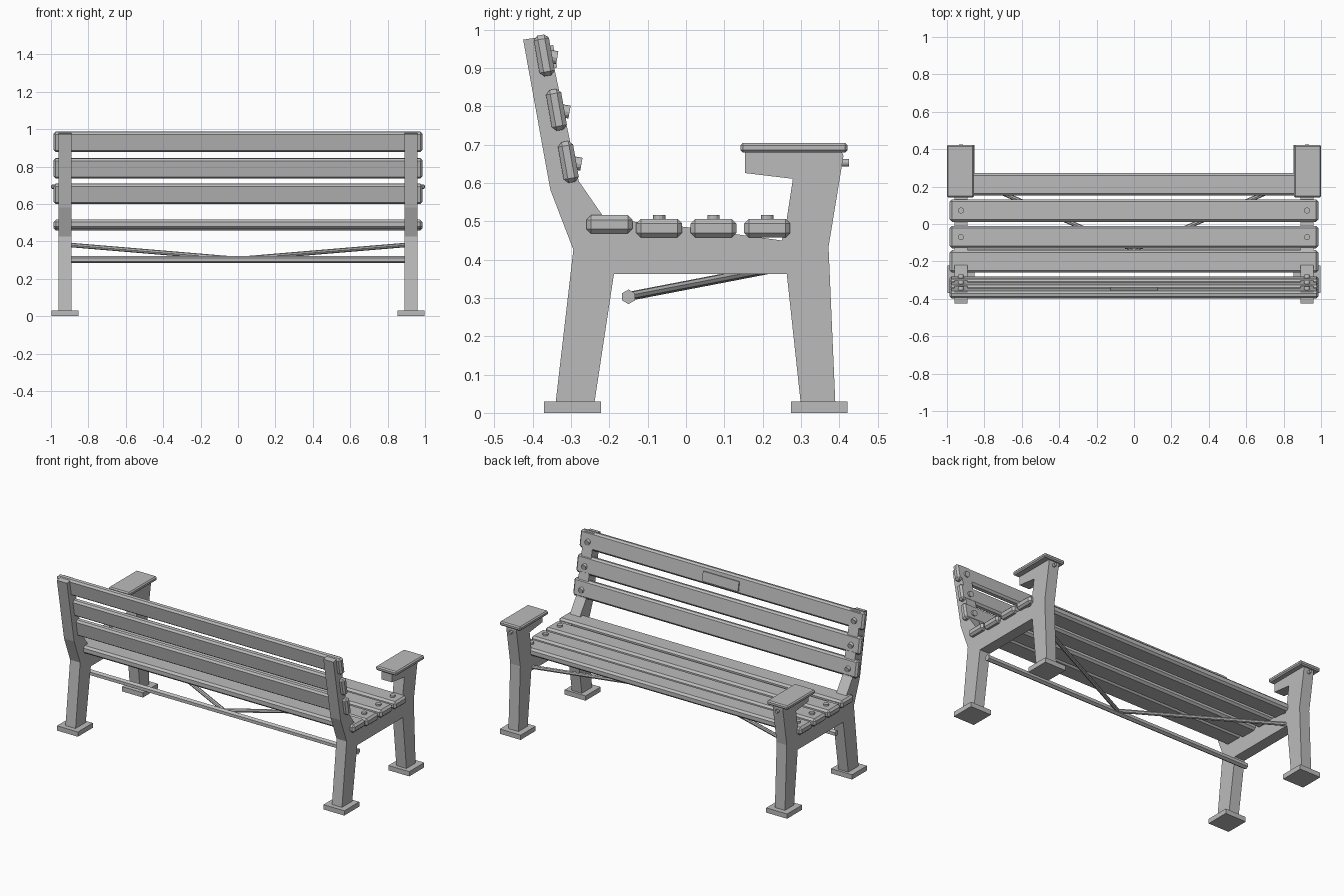
import bpy
import bmesh
from math import radians, pi
from mathutils import Vector

cube = bpy.data.objects.get("Cube")
if cube:
    bpy.data.objects.remove(cube, do_unlink=True)

grey = bpy.data.materials.new("plain grey")
grey.use_nodes = True
grey.diffuse_color = (0.5, 0.5, 0.5, 1)
grey.node_tree.nodes["Principled BSDF"].inputs["Base Color"].default_value = (0.5, 0.5, 0.5, 1)


def add_object(name, bm):
    bmesh.ops.recalc_face_normals(bm, faces=bm.faces)
    mesh = bpy.data.meshes.new(name)
    bm.to_mesh(mesh)
    bm.free()
    mesh.materials.append(grey)
    obj = bpy.data.objects.new(name, mesh)
    bpy.context.collection.objects.link(obj)
    return obj


def box(name, centre, size, tilt=0, bevel=0):
    bm = bmesh.new()
    bmesh.ops.create_cube(bm, size=1)
    bmesh.ops.scale(bm, vec=size, verts=bm.verts)
    if bevel:
        bmesh.ops.bevel(bm, geom=bm.edges[:], offset=bevel, segments=1, affect='EDGES')
    obj = add_object(name, bm)
    obj.location = centre
    obj.rotation_euler.x = tilt
    return obj


def rod(name, start, end, radius, sides):
    start, end = Vector(start), Vector(end)
    bm = bmesh.new()
    bmesh.ops.create_cone(bm, cap_ends=True, segments=sides, radius1=radius,
                          radius2=radius, depth=(end - start).length)
    obj = add_object(name, bm)
    obj.location = (start + end) / 2
    obj.rotation_euler = (end - start).to_track_quat('Z', 'Y').to_euler()
    return obj


# Side frame outline (y, z): legs, arm support, curved seat, backrest
OUTLINE = [(-.341, .02), (-.24, .02), (-.188, .363), (.263, .363), (.30, .02),
           (.39, .02), (.372, .433), (.411, .671), (.405, .685), (.154, .685),
           (.154, .626), (.279, .611), (.262, .50), (.25, .45), (.14, .465),
           (0, .485), (-.13, .498), (-.219, .517), (-.28, .605), (-.362, .984),
           (-.425, .974), (-.354, .582), (-.294, .426)]
FRAME_X = .925
TILT = radians(10)

SEAT_SLATS = [(-.20, .492), (-.07, .482), (.072, .482), (.212, .482)]
BACK_SLATS = [(-.307, .655), (-.338, .791), (-.37, .933)]

for side, x in (("right", -FRAME_X), ("left", FRAME_X)):
    bm = bmesh.new()
    face = bm.faces.new([bm.verts.new((x - .035, y, z)) for y, z in OUTLINE])
    out = bmesh.ops.extrude_face_region(bm, geom=[face])
    moved = [v for v in out["geom"] if isinstance(v, bmesh.types.BMVert)]
    bmesh.ops.translate(bm, verts=moved, vec=(.07, 0, 0))
    add_object(side + "_frame", bm)

    # Foot plates and armrest
    box(side + "_rear_foot", (x, -.296, .015), (.145, .148, .03))
    box(side + "_front_foot", (x, .348, .015), (.145, .148, .03))
    box(side + "_armrest", (x * 1.003, .282, .692), (.145, .28, .026), bevel=.007)
    rod(side + "_armrest_bolt", (x, .39, .653), (x, .426, .653), .01, 12)

    # Bolts through the slats
    for i, (y, z) in enumerate(SEAT_SLATS[1:]):
        rod(f"{side}_seat_bolt_{i + 1}", (x, y, z), (x, y, z + .035), .016, 12)
    for i, (y, z) in enumerate(BACK_SLATS):
        rod(f"{side}_back_bolt_{i + 1}", (x, y, z), (x, y + .034, z - .006), .017, 12)

    # Diagonal brace from the middle of the stretcher to the frame
    sign = 1 if x > 0 else -1
    rod(side + "_brace", (0, -.14, .306), (sign * .91, .255, .382), .012, 8)

# Slats
for i, (y, z) in enumerate(SEAT_SLATS):
    box(f"seat_slat_{i + 1}", (0, y, z), (1.972, .12, .048), bevel=.012)
for i, (y, z) in enumerate(BACK_SLATS):
    box(f"back_slat_{i + 1}", (0, y, z), (1.972, .04, .108), TILT, .011)

# Plate on the top slat
box("back_plate", (0, -.346, .93), (.25, .009, .06), TILT)

# Hexagonal stretcher
stretcher = rod("stretcher", (-.94, -.15, .303), (.94, -.15, .303), .019, 6)
